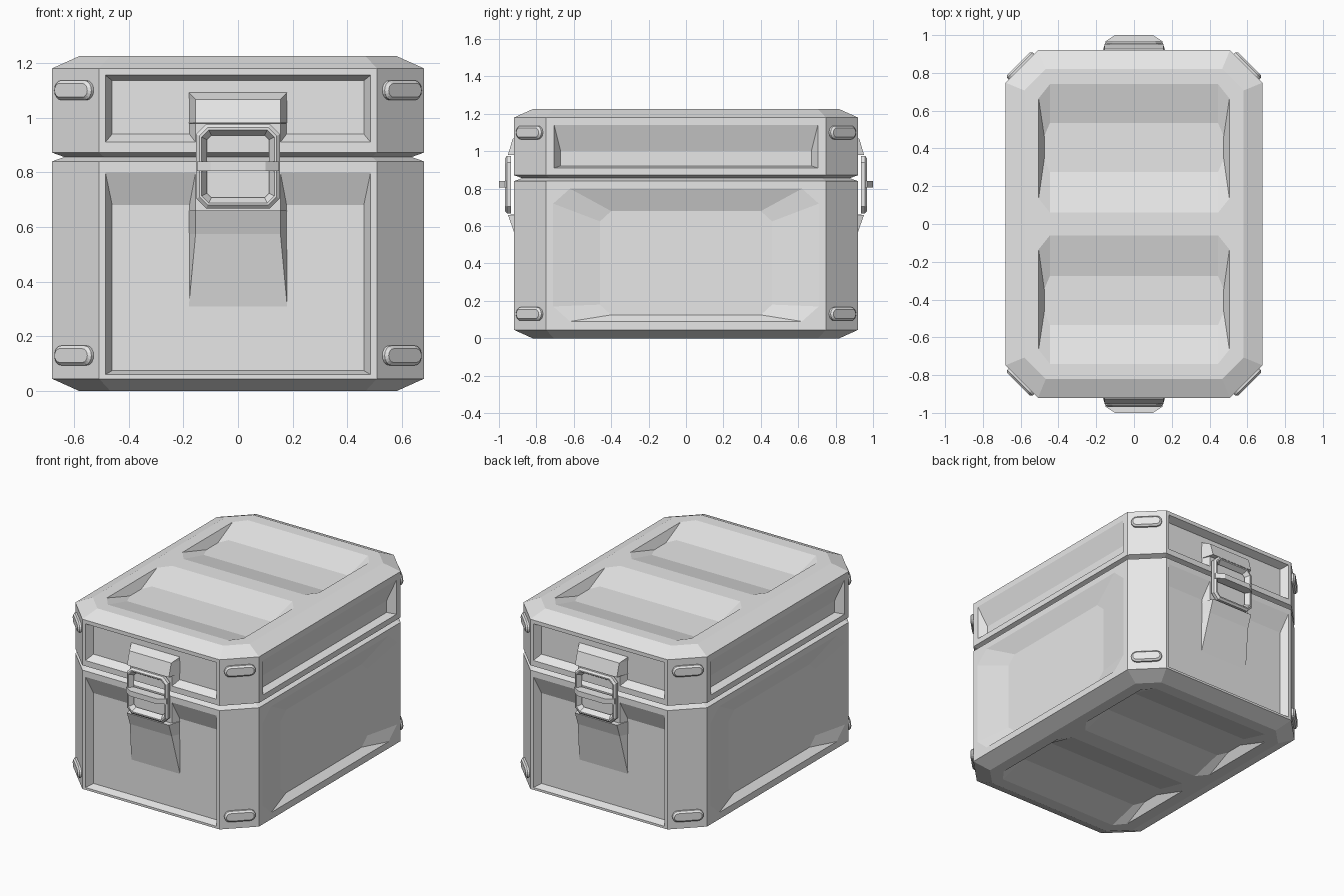
import bpy
import bmesh
import math
from mathutils import Vector

cube = bpy.data.objects.get("Cube")
if cube:
    bpy.data.objects.remove(cube, do_unlink=True)

grey = bpy.data.materials.new("plain_grey")
grey.use_nodes = True
grey.diffuse_color = (0.8, 0.8, 0.8, 1)
grey.node_tree.nodes["Principled BSDF"].inputs["Base Color"].default_value = (0.8, 0.8, 0.8, 1)

HX, HY, TOP, SEAM = 0.68, 0.92, 1.225, 0.856


def loft(bm, rings, closed=False):
    """Skin equal-length rings of points; cap the ends or close the loop."""
    loops = [[bm.verts.new(p) for p in ring] for ring in rings]
    n = len(loops[0])
    pairs = list(zip(loops, loops[1:]))
    if closed:
        pairs.append((loops[-1], loops[0]))
    else:
        bm.faces.new(loops[0])
        bm.faces.new(loops[-1])
    for a, b in pairs:
        for i in range(n):
            j = (i + 1) % n
            bm.faces.new((a[i], a[j], b[j], b[i]))


def make(name, bm):
    bmesh.ops.recalc_face_normals(bm, faces=bm.faces[:])
    mesh = bpy.data.meshes.new(name)
    bm.to_mesh(mesh)
    bm.free()
    mesh.materials.append(grey)
    obj = bpy.data.objects.new(name, mesh)
    bpy.context.collection.objects.link(obj)
    return obj


def cut_box(hx, lo, hi, c):
    """Rectangle outline with cut corners, c = (corner u, corner v)."""
    cu, cv = c
    return [(hx, lo + cv), (hx, hi - cv), (hx - cu, hi), (cu - hx, hi),
            (-hx, hi - cv), (-hx, lo + cv), (cu - hx, lo), (hx - cu, lo)]


def rect(hx, lo, hi):
    return [(-hx, lo), (hx, lo), (hx, hi), (-hx, hi)]


def shell_ring(z, inset):
    c = 0.172 - 0.586 * inset
    hx, hy = HX - inset, HY - inset
    return [(x, y, z) for x, y in cut_box(hx, -hy, hy, (c, c))]


# Mappings from panel coordinates (u, v, height) to each side of the case
def end_plane(s):
    return lambda u, v, h: (s * u, s * (HY + h), v)


def side_plane(s):
    return lambda u, v, h: (s * (HX + h), u, v)


def flat_plane(z, s):
    return lambda u, v, h: (u, v, z + s * h)


def recess(bm, place, outer, inner, depth):
    steps = ((outer, 0.04), (outer, 0), (inner, -depth))
    loft(bm, [[place(u, v, h) for u, v in ring] for ring, h in steps])


def flat_recesses(bm, place):
    # Two shallow troughs with steep ends
    for s in (1, -1):
        outer = cut_box(0.505, 0.06, 0.74, (0.06, 0.075))
        inner = cut_box(0.475, 0.275, 0.535, (0.03, 0.07))
        recess(bm, place, [(u, s * v) for u, v in outer],
               [(u, s * v) for u, v in inner], 0.055)


def carved(name, rings, cutter_bm):
    bm = bmesh.new()
    loft(bm, rings)
    shell = make(name, bm)
    cutter = make(name + "_cutter", cutter_bm)
    cutter.hide_render = True
    mod = shell.modifiers.new("panels", 'BOOLEAN')
    mod.operation = 'DIFFERENCE'
    mod.solver = 'EXACT'
    mod.object = cutter
    bpy.context.view_layer.objects.active = shell
    bpy.ops.object.modifier_apply(modifier=mod.name)
    bpy.data.objects.remove(cutter, do_unlink=True)
    return shell


# Lower case with its panels
cuts = bmesh.new()
for s in (1, -1):
    recess(cuts, end_plane(s), rect(0.485, 0.06, 0.8), rect(0.46, 0.075, 0.68), 0.05)
    recess(cuts, side_plane(s), cut_box(0.71, 0.09, 0.8, (0.09, 0.08)),
           cut_box(0.46, 0.125, 0.68, (0.06, 0.055)), 0.045)
flat_recesses(cuts, flat_plane(0, -1))
carved("case_body", [shell_ring(0, 0.1), shell_ring(0.045, 0), shell_ring(0.84, 0),
                     shell_ring(SEAM, 0.045)], cuts)

# Lid with its panels
cuts = bmesh.new()
for s in (1, -1):
    recess(cuts, end_plane(s), rect(0.485, 0.91, 1.155), rect(0.46, 0.94, 1.135), 0.05)
    recess(cuts, side_plane(s), rect(0.705, 0.91, 1.14), rect(0.67, 0.922, 1.0), 0.05)
flat_recesses(cuts, flat_plane(TOP, 1))
carved("case_lid", [shell_ring(SEAM, 0.045), shell_ring(0.872, 0), shell_ring(1.18, 0),
                    shell_ring(TOP, 0.1)], cuts)


def mount(name, s, sections):
    # Flared latch seat, given as (z, front y, front half width)
    bm = bmesh.new()
    back = 0.865
    loft(bm, [[(-0.18, s * back, z), (-w, s * y, z), (w, s * y, z), (0.18, s * back, z)]
              for z, y, w in sections])
    make(name, bm)


for s, end in ((-1, "front"), (1, "back")):
    w = 0.155
    mount(end + "_lower_mount", s, [(0.31, 0.87, 0.18), (0.575, 0.922, w), (0.66, 0.952, w),
                                    (0.661, 0.92, w), (0.8, 0.92, w)])
    mount(end + "_upper_mount", s, [(0.91, 0.92, w), (0.979, 0.92, w), (0.98, 0.952, w),
                                    (1.066, 0.927, w), (1.092, 0.87, 0.18)])

    # Latch frame with bevelled rim
    bm = bmesh.new()
    rings = []
    for inset, y in ((0, 0.936), (0, 0.957), (0.012, 0.968), (0.02, 0.968), (0.04, 0.936)):
        c = 0.036 - 0.5 * inset
        outline = cut_box(0.153 - inset, 0.668 + inset, 0.975 - inset, (c, c))
        rings.append([(x, s * y, z) for x, z in outline])
    loft(bm, rings, closed=True)
    make(end + "_latch_frame", bm)

    # Pull tab across the frame
    bm = bmesh.new()
    plan = [(-0.15, 0.938), (-0.15, 0.968), (-0.1, 1.0), (0.1, 1.0), (0.15, 0.968), (0.15, 0.938)]
    loft(bm, [[(x, s * y, z) for x, y in plan] for z in (0.805, 0.84)])
    make(end + "_latch_tab", bm)


def stadium(half_len, r, n=8):
    pts = []
    for s in (1, -1):
        for i in range(n + 1):
            a = math.pi * (i / n - 0.5)
            pts.append((s * (half_len - r + r * math.cos(a)), s * r * math.sin(a)))
    return pts


# Oval corner bumpers, two on each cut corner
for sx, side in ((1, "left"), (-1, "right")):
    for sy, end in ((-1, "front"), (1, "back")):
        for z, level in ((0.13, "lower"), (1.1, "upper")):
            centre = Vector((sx * (HX - 0.083), sy * (HY - 0.086), z))
            normal = Vector((sx, sy, 0)).normalized()
            along = Vector((-sy, sx, 0)).normalized()
            centre += normal * (0.0021)
            bm = bmesh.new()
            loft(bm, [[centre + along * u + Vector((0, 0, v)) + normal * h
                       for u, v in stadium(0.096 - inset, 0.036 - inset)]
                      for inset, h in ((0, -0.02), (0, 0.008), (0.006, 0.013), (0.011, 0.018))])
            make("_".join((end, side, level, "bumper")), bm)
